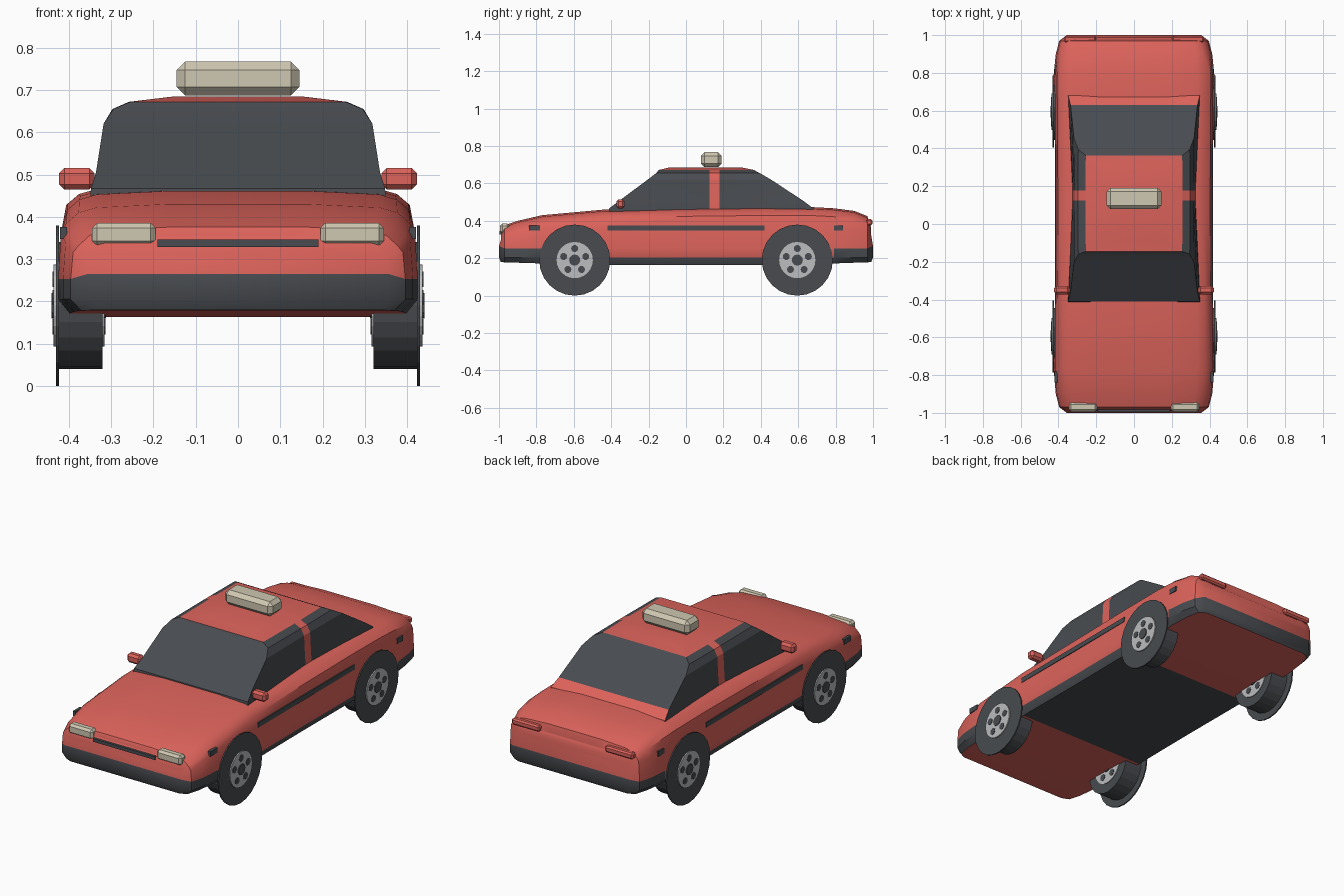
import bpy, bmesh, math
from mathutils import Matrix

if "Cube" in bpy.data.objects:
    bpy.data.objects.remove(bpy.data.objects["Cube"])


def material(name, rgb):
    m = bpy.data.materials.new(name)
    m.use_nodes = True
    m.diffuse_color = (*rgb, 1)
    bsdf = next(n for n in m.node_tree.nodes if n.type == "BSDF_PRINCIPLED")
    bsdf.inputs["Base Color"].default_value = (*rgb, 1)
    return m


RED = material("red paint", (0.72, 0.125, 0.105))
DARK = material("dark grey", (0.065, 0.071, 0.08))
METAL = material("light metal", (0.50, 0.51, 0.52))
CREAM = material("cream lamp", (0.62, 0.57, 0.44))


def finish(name, bm, mats, smooth=None):
    bmesh.ops.recalc_face_normals(bm, faces=bm.faces)
    mesh = bpy.data.meshes.new(name)
    bm.to_mesh(mesh)
    bm.free()
    ob = bpy.data.objects.new(name, mesh)
    bpy.context.collection.objects.link(ob)
    for m in mats:
        mesh.materials.append(m)
    if smooth:
        bpy.ops.object.select_all(action="DESELECT")
        ob.select_set(True)
        bpy.context.view_layer.objects.active = ob
        bpy.ops.object.shade_smooth_by_angle(angle=math.radians(smooth))
    return ob


def box(name, centre, size, mat, bevel=0.0):
    bm = bmesh.new()
    bmesh.ops.create_cube(bm, size=1)
    bmesh.ops.scale(bm, vec=size, verts=bm.verts)
    bmesh.ops.translate(bm, vec=centre, verts=bm.verts)
    ob = finish(name, bm, [mat])
    if bevel:
        mod = ob.modifiers.new("chamfer", "BEVEL")
        mod.width = bevel
        mod.segments = 1
    return ob


def disc(bm, x0, x1, y, z, r, sides, mat):
    """Cylinder along x between x0 and x1."""
    turn = (Matrix.Translation(((x0 + x1) / 2, y, z))
            @ Matrix.Rotation(math.pi / 2, 4, "Y"))
    made = bmesh.ops.create_cone(bm, cap_ends=True, segments=sides, radius1=r,
                                 radius2=r, depth=abs(x1 - x0), matrix=turn)
    for f in {f for v in made["verts"] for f in v.link_faces}:
        f.material_index = mat


# Body shell: sections along y as (y, half width, top, bottom)
STATIONS = [
    (-1.0, 0.35, 0.357, 0.18), (-0.97, 0.39, 0.376, 0.178), (-0.9, 0.408, 0.40, 0.176),
    (-0.77, 0.419, 0.43, 0.172), (-0.43, 0.417, 0.461, 0.163), (0, 0.415, 0.469, 0.163),
    (0.43, 0.417, 0.474, 0.163), (0.68, 0.419, 0.473, 0.168), (0.79, 0.419, 0.467, 0.172),
    (0.9, 0.408, 0.453, 0.176), (0.97, 0.39, 0.425, 0.178), (1.0, 0.35, 0.385, 0.18),
]


def section(y, w, top, bottom):
    end = abs(y) > 0.99
    proud = 1.015 if abs(y) > 0.75 else 1.0
    half = [
        (0.95 * w, bottom), (w * proud, 0.205), (w * proud, 0.265 if end else 0.253),
        (w, min(0.36, top - 0.06)), (0.97 * w, top - 0.045),
        (0.9 * w, top - 0.02), (0.8 * w, top - 0.008), (0.4 * w, top),
    ]
    pts = []
    for i, (x, z) in enumerate(half):
        pull = 1.0 if not end or i in (1, 2) else 0.98 if i > 5 else 0.99
        pts.append((x, y * pull, z))
    return pts + [(-x, yy, z) for x, yy, z in reversed(pts)]


bm = bmesh.new()
rings = [[bm.verts.new(p) for p in section(*s)] for s in STATIONS]
count = len(rings[0])
for a, b, sa, sb in zip(rings, rings[1:], STATIONS, STATIONS[1:]):
    mid = abs(sa[0] + sb[0]) / 2
    for j in range(count):
        k = (j + 1) % count
        f = bm.faces.new((a[j], a[k], b[k], b[j]))
        row = min(j, count - 2 - j)
        under, skirt, bumper = row == -1, row == 0, row == 1
        f.material_index = int((under and mid < 0.43) or skirt or (bumper and mid > 0.77))
for ring in (rings[0], rings[-1]):
    for k in range(count // 2 - 1):
        f = bm.faces.new((ring[k], ring[k + 1], ring[-2 - k], ring[-1 - k]))
        f.material_index = int(k < 2)
finish("body", bm, [RED, DARK], 35)

# Cabin: stacked rings as (z, front y, back y, half width at ends, half width at middle)
LEVELS = [
    (0.44, -0.415, 0.685, 0.35, 0.325), (0.467, -0.41, 0.68, 0.348, 0.325),
    (0.505, -0.36, 0.63, 0.336, 0.322), (0.62, -0.205, 0.455, 0.318, 0.316),
    (0.655, -0.16, 0.395, 0.295, 0.297), (0.672, -0.145, 0.362, 0.255, 0.258),
    (0.685, -0.09, 0.30, 0.15, 0.15),
]
bm = bmesh.new()
rings = []
for z, front, back, we, wm in LEVELS:
    side = [(we, front), (wm, 0.125), (wm, 0.178), (we, back)]
    pts = side + [(-x, y) for x, y in reversed(side)]
    rings.append([bm.verts.new((x, y, z)) for x, y in pts])
for level, (a, b) in enumerate(zip(rings, rings[1:])):
    for j in range(8):
        k = (j + 1) % 8
        f = bm.faces.new((a[j], a[k], b[k], b[j]))
        pillar, rear_ledge = j in (1, 5), j == 3 and level < 2
        roof = level == len(rings) - 2
        f.material_index = int(not (pillar or rear_ledge or roof))
bm.faces.new(rings[-1])
finish("cabin", bm, [RED, DARK], 15)

# Wheels: thin wide outer disc, narrower inner drum, hub plates with round holes
WHEEL_Z = 0.19
for side, sname in ((1, "left"), (-1, "right")):
    for y, end in ((-0.595, "front"), (0.595, "rear")):
        bm = bmesh.new()
        disc(bm, side * 0.424, side * 0.431, y, WHEEL_Z, 0.19, 24, 0)
        disc(bm, side * 0.32, side * 0.425, y, WHEEL_Z, 0.15, 24, 0)
        for inner, outer in ((0.43, 0.437), (0.321, 0.316)):
            lift = 0.002 if outer > inner else -0.002
            disc(bm, side * inner, side * outer, y, WHEEL_Z, 0.097, 24, 1)
            disc(bm, side * inner, side * (outer + 2 * lift), y, WHEEL_Z, 0.03, 12, 0)
            for i in range(5):
                a = math.tau * i / 5
                disc(bm, side * inner, side * (outer + lift), y + 0.062 * math.sin(a),
                     WHEEL_Z + 0.062 * math.cos(a), 0.019, 10, 0)
        finish(f"{end}_{sname}_wheel", bm, [DARK, METAL])

    # Lamps, mirrors and side trim
    box(f"{sname}_headlight", (side * 0.27, -0.969, 0.358), (0.15, 0.05, 0.055), CREAM, 0.012)
    box(f"{sname}_tail_light", (side * 0.285, 0.979, 0.392), (0.17, 0.034, 0.034), RED, 0.008)
    box(f"{sname}_mirror", (side * 0.381, -0.35, 0.49), (0.084, 0.045, 0.05), RED, 0.012)
    box(f"{sname}_side_stripe", (side * 0.4145, 0, 0.362), (0.0095, 0.84, 0.027), DARK)
    box(f"{sname}_front_marker", (side * 0.413, -0.81, 0.362), (0.016, 0.06, 0.028), DARK)
    box(f"{sname}_rear_marker", (side * 0.413, 0.815, 0.362), (0.016, 0.05, 0.028), DARK)

# Grille slot and roof lamp
box("grille_slot", (0, -0.985, 0.337), (0.38, 0.022, 0.018), DARK)
box("roof_lamp", (0, 0.135, 0.727), (0.29, 0.112, 0.08), CREAM, 0.02)
